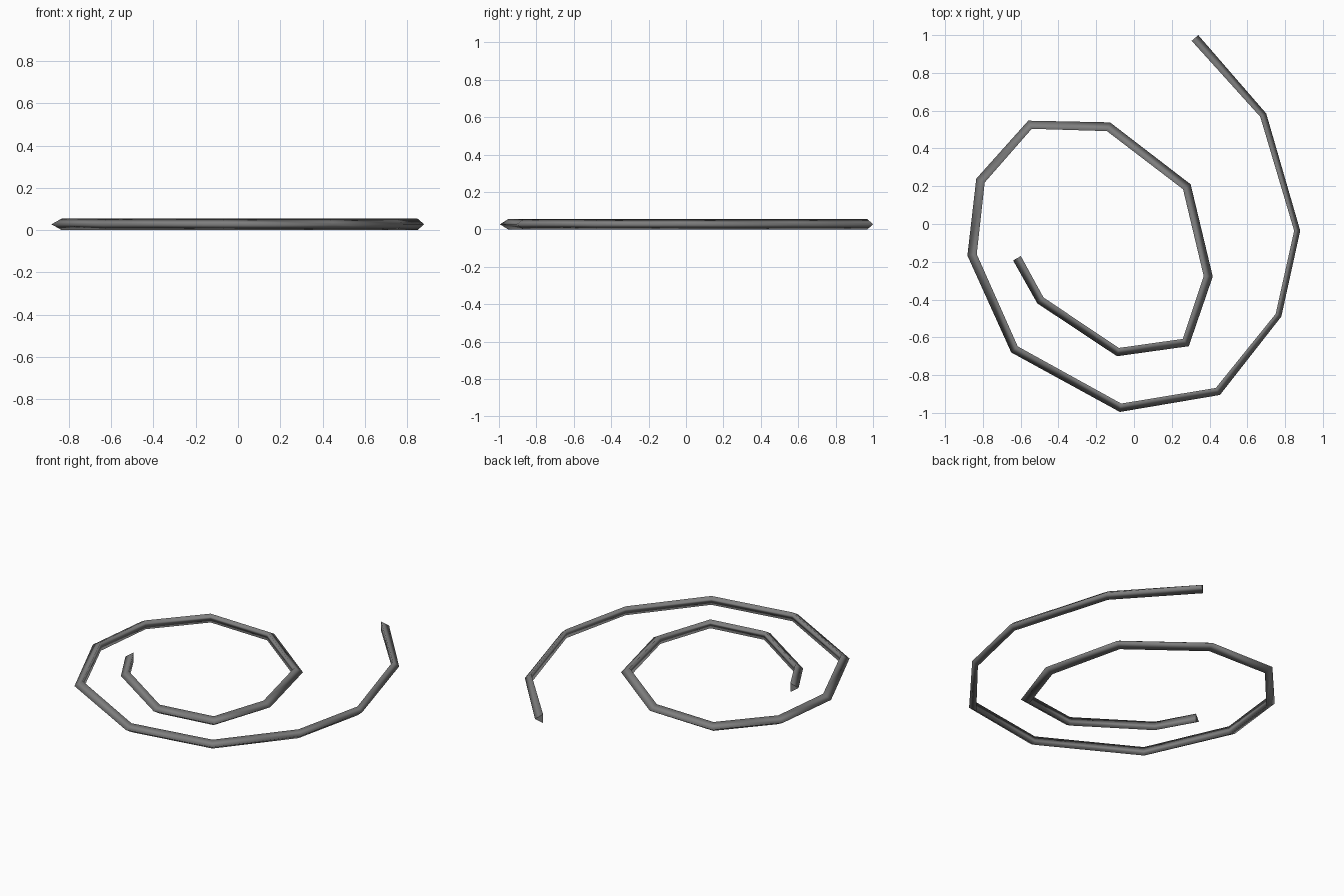
import bpy
import bmesh
from mathutils import Vector

cube = bpy.data.objects.get("Cube")
if cube:
    bpy.data.objects.remove(cube, do_unlink=True)

HEIGHT = 0.055

# Outer ridge of the spiral, from the outer end inwards: x, y, width
PATH = [
    (0.34, 1.00, 0.046), (0.70, 0.585, 0.036), (0.88, -0.035, 0.032),
    (0.78, -0.49, 0.033), (0.455, -0.905, 0.043), (-0.075, -0.995, 0.045),
    (-0.65, -0.68, 0.047), (-0.882, -0.167, 0.050), (-0.835, 0.24, 0.049),
    (-0.56, 0.547, 0.047), (-0.127, 0.538, 0.049), (0.30, 0.21, 0.048),
    (0.417, -0.278, 0.048), (0.29, -0.647, 0.050), (-0.09, -0.70, 0.045),
    (-0.512, -0.42, 0.045), (-0.64, -0.193, 0.047),
]

# Grey material
grey = bpy.data.materials.new("mid grey")
grey.use_nodes = True
colour = (0.21, 0.21, 0.21, 1.0)
grey.diffuse_color = colour
grey.node_tree.nodes["Principled BSDF"].inputs["Base Color"].default_value = colour

# Three-sided rod: ridge faces outwards, flat side faces the spiral centre
bm = bmesh.new()
points = [Vector((x, y, HEIGHT / 2)) for x, y, _ in PATH]
rings = []
for i, p in enumerate(points):
    before = (p - points[i - 1]).normalized() if i else Vector()
    after = (points[i + 1] - p).normalized() if i + 1 < len(points) else Vector()
    tangent = (before + after).normalized()
    inner = p + Vector((tangent.y, -tangent.x, 0)) * PATH[i][2]
    up = Vector((0, 0, HEIGHT / 2))
    rings.append([bm.verts.new(c) for c in (p, inner + up, inner - up)])

for a, b in zip(rings, rings[1:]):
    for k in range(3):
        n = (k + 1) % 3
        bm.faces.new((a[k], a[n], b[n], b[k]))
for face in bm.faces:
    face.smooth = True

# Flat end caps
bm.faces.new(rings[0])
bm.faces.new(rings[-1])
bmesh.ops.recalc_face_normals(bm, faces=bm.faces[:])

mesh = bpy.data.meshes.new("spiral_rod")
bm.to_mesh(mesh)
bm.free()
mesh.materials.append(grey)
rod = bpy.data.objects.new("spiral_rod", mesh)
bpy.context.collection.objects.link(rod)
